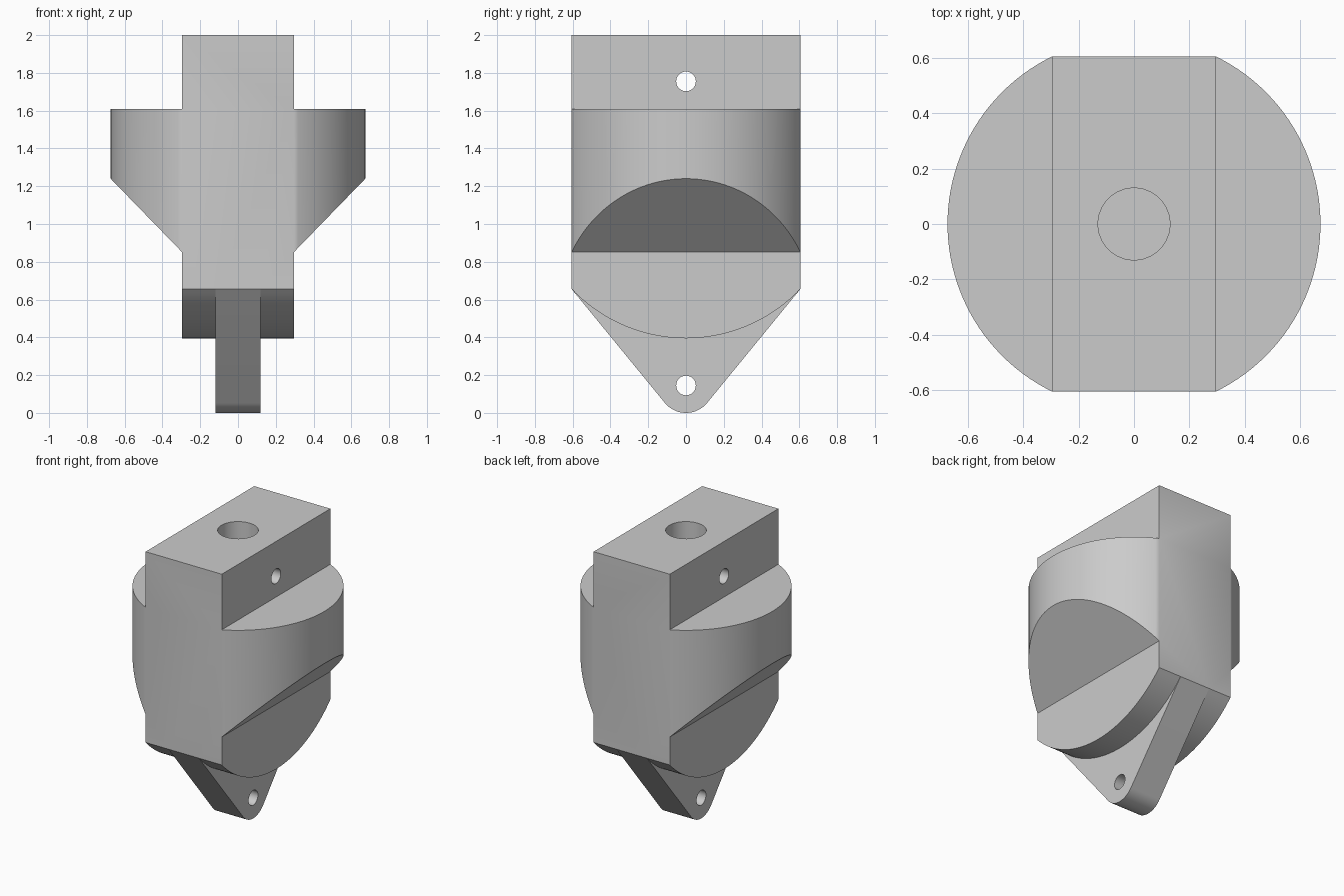
import bpy, bmesh
from math import sin, cos, pi, sqrt, atan2, acos, asin

if "Cube" in bpy.data.objects:
    bpy.data.objects.remove(bpy.data.objects["Cube"])

HALF_Y, WING_R = 0.605, 0.674
HALF_X = sqrt(WING_R ** 2 - HALF_Y ** 2)   # wings meet the block at its corners
SHOULDER_Z = 0.655


def prism(name, ring_a, ring_b):
    """Closed solid between two matching rings of points."""
    bm = bmesh.new()
    a = [bm.verts.new(p) for p in ring_a]
    b = [bm.verts.new(p) for p in ring_b]
    bm.faces.new(a)
    bm.faces.new(b)
    for i in range(len(a)):
        j = (i + 1) % len(a)
        bm.faces.new((a[i], a[j], b[j], b[i]))
    bmesh.ops.recalc_face_normals(bm, faces=bm.faces)
    mesh = bpy.data.meshes.new(name)
    bm.to_mesh(mesh)
    bm.free()
    ob = bpy.data.objects.new(name, mesh)
    bpy.context.collection.objects.link(ob)
    return ob


def plate(name, profile, half):
    """Extrude a (y, z) profile along x."""
    return prism(name, [(-half, y, z) for y, z in profile],
                 [(half, y, z) for y, z in profile])


def arc(cx, cy, r, a0, a1, n):
    return [(cx + r * cos(a0 + (a1 - a0) * i / n),
             cy + r * sin(a0 + (a1 - a0) * i / n)) for i in range(n + 1)]


def combine(target, other, operation):
    mod = target.modifiers.new(operation, 'BOOLEAN')
    mod.operation, mod.solver, mod.object = operation, 'EXACT', other
    bpy.context.view_layer.objects.active = target
    bpy.ops.object.modifier_apply(modifier=mod.name)
    bpy.data.objects.remove(other)


# Central block with a curved underside
sag = SHOULDER_Z - 0.395
belly_r = (HALF_Y ** 2 + sag ** 2) / (2 * sag)
spread = asin(HALF_Y / belly_r)
belly = arc(0, 0.395 + belly_r, belly_r, -pi / 2 - spread, -pi / 2 + spread, 48)
body = plate("holder_body", belly + [(HALF_Y, 2), (-HALF_Y, 2)], HALF_X)

# Round side wings with a sloped underside, rooted inside the block
edge = atan2(HALF_Y, HALF_X)
plan = arc(0, 0, WING_R, -edge, edge, 64) + [(0.2, 0.5), (0.2, -0.5)]
slope = (1.24 - 0.852) / (WING_R - HALF_X)
for side in (-1, 1):
    wing = prism("side_wing",
                 [(side * x, y, 0.852 + (x - HALF_X) * slope) for x, y in plan],
                 [(side * x, y, 1.608) for x, y in plan])
    combine(body, wing, 'UNION')

# Tapered tongue, its flanks tangent to the rounded tip
TIP = 0.145
dy, dz = HALF_Y, SHOULDER_Z - TIP
tangent = atan2(dz, dy) - acos(TIP / sqrt(dy * dy + dz * dz))
tongue = plate("tongue", arc(0, TIP, TIP, -pi - tangent, tangent, 24)
               + [(HALF_Y, SHOULDER_Z), (0.5, 0.9), (-0.5, 0.9), (-HALF_Y, SHOULDER_Z)], 0.119)
combine(body, tongue, 'UNION')

# Pin holes through the tongue and the head
for z in (TIP, 1.755):
    combine(body, plate("pin_hole", arc(0, z, 0.052, 0, 2 * pi, 32)[:-1], 1), 'DIFFERENCE')

# Blind socket in the top
circle = arc(0, 0, 0.13, 0, 2 * pi, 48)[:-1]
combine(body, prism("socket", [(x, y, 1.5) for x, y in circle],
                    [(x, y, 2.1) for x, y in circle]), 'DIFFERENCE')

bpy.ops.object.select_all(action='DESELECT')
body.select_set(True)
bpy.context.view_layer.objects.active = body
bpy.ops.object.shade_smooth_by_angle(angle=0.5)
